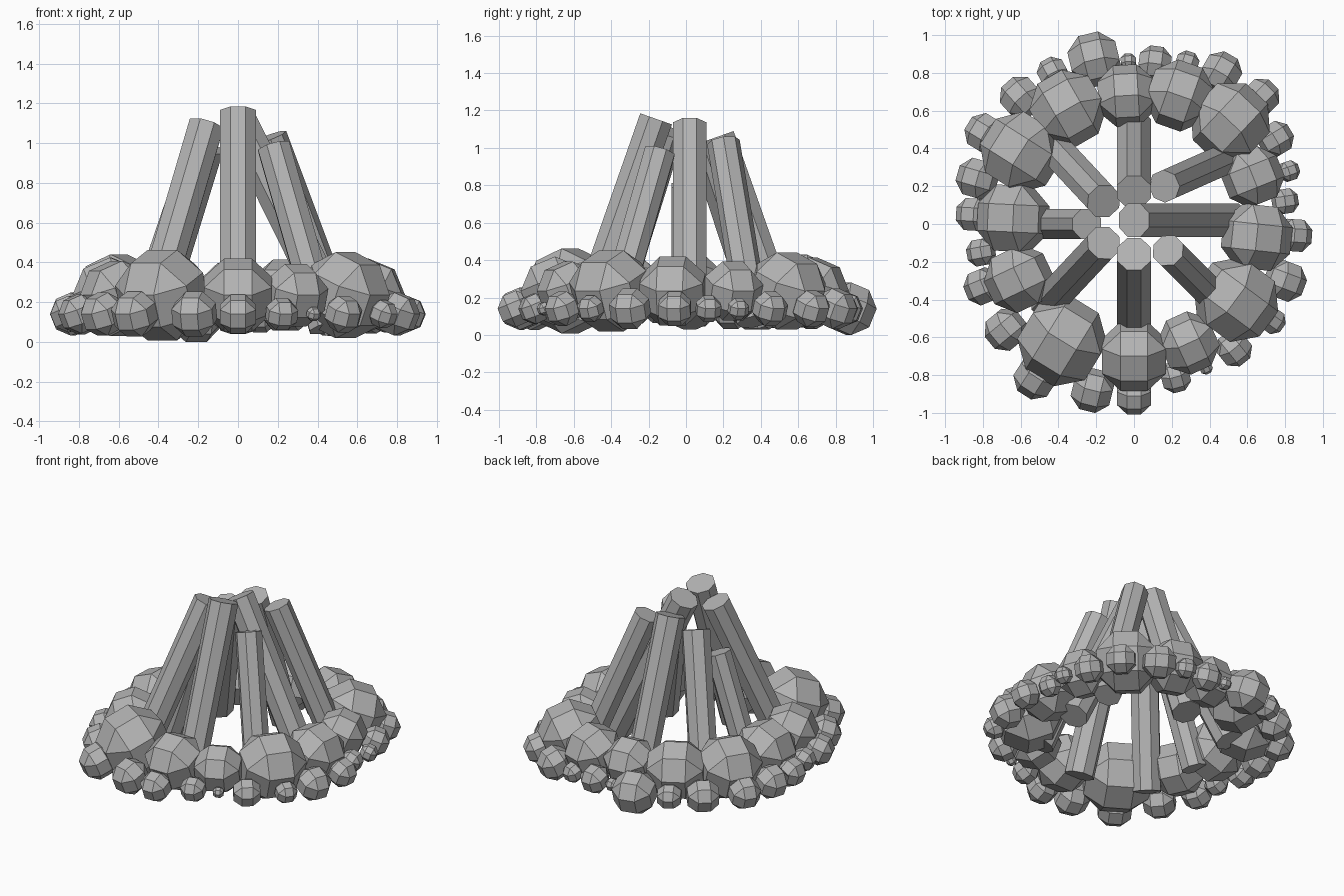
import bpy, bmesh, math
from mathutils import Vector, Matrix

if "Cube" in bpy.data.objects:
    bpy.data.objects.remove(bpy.data.objects["Cube"])

grey = bpy.data.materials.new("ash grey")
grey.diffuse_color = (0.45, 0.45, 0.45, 1)
grey.use_nodes = True
grey.node_tree.nodes["Principled BSDF"].inputs["Base Color"].default_value = grey.diffuse_color


def make_mesh(name, bm):
    me = bpy.data.meshes.new(name)
    bm.to_mesh(me)
    bm.free()
    me.materials.append(grey)
    return me


def add(name, me, matrix):
    ob = bpy.data.objects.new(name, me)
    bpy.context.collection.objects.link(ob)
    ob.matrix_world = matrix


# Unit stone: cube bevelled so every profile is a regular octagon
bm = bmesh.new()
bmesh.ops.create_cube(bm, size=2)
bmesh.ops.bevel(bm, geom=bm.edges[:], offset=2 - math.sqrt(2), offset_type='OFFSET',
                segments=1, profile=0.5, affect='EDGES')
stone = make_mesh("stone", bm)

# Unit log: octagonal cylinder along z
bm = bmesh.new()
bmesh.ops.create_cone(bm, cap_ends=True, segments=8, radius1=1, radius2=1, depth=1,
                      matrix=Matrix.Rotation(math.pi / 8, 4, 'Z'))
log = make_mesh("log", bm)

# Stone rings as (x, y, half width)
INNER = [(0, -.70, .17), (-.38, -.62, .21), (.29, -.63, .145), (.54, -.40, .20),
         (.65, -.07, .17), (.63, .25, .145), (.51, .54, .19), (.24, .68, .165),
         (-.04, .68, .15), (-.35, .61, .18), (-.60, .38, .19), (-.64, .03, .175),
         (-.61, -.29, .16)]
OUTER = [(0, -.91, .09), (-.22, -.88, .105), (-.52, -.81, .105), (-.68, -.56, .10),
         (-.80, -.33, .09), (-.81, -.15, .07), (-.85, .05, .085), (-.83, .24, .10),
         (-.79, .48, .095), (-.60, .67, .10), (-.43, .80, .075), (-.21, .87, .13),
         (-.03, .86, .04), (.11, .85, .085), (.28, .85, .06), (.46, .80, .10),
         (.67, .67, .09), (.75, .45, .085), (.82, .28, .052), (.80, .12, .065),
         (.85, -.06, .085), (.80, -.30, .10), (.73, -.51, .065), (.53, -.66, .085),
         (.22, -.81, .075), (.38, -.76, .033)]
for name, ring, z in (("inner_stone", INNER, .235), ("outer_stone", OUTER, .14)):
    for x, y, r in ring:
        add(name, stone, Matrix.Translation((x, y, z))
            @ Matrix.Rotation(math.atan2(y, x) + math.pi / 2, 4, 'Z')
            @ Matrix.Rotation(math.pi / 8, 4, 'X') @ Matrix.Scale(r, 4))

# Leaning logs as (top centre, base x, base y, radius)
LOGS = [((0, -.16, 1.155), 0, -.54, .097), ((0, .02, 1.12), .52, .02, .097),
        ((0, .17, 1.06), 0, .52, .097), ((.16, .20, 1.03), .52, .36, .088),
        ((.18, -.14, .98), .44, -.40, .088), ((-.16, -.10, 1.09), -.46, -.42, .095),
        ((-.25, 0, .80), -.50, 0, .085), ((-.16, .12, .98), -.44, .42, .095)]
for top, bx, by, r in LOGS:
    a, b = Vector(top), Vector((bx, by, .07))
    d = a - b
    add("leaning_log", log, Matrix.Translation((a + b) / 2)
        @ d.to_track_quat('Z', 'Y').to_matrix().to_4x4()
        @ Matrix.Diagonal((r, r, d.length, 1)))
